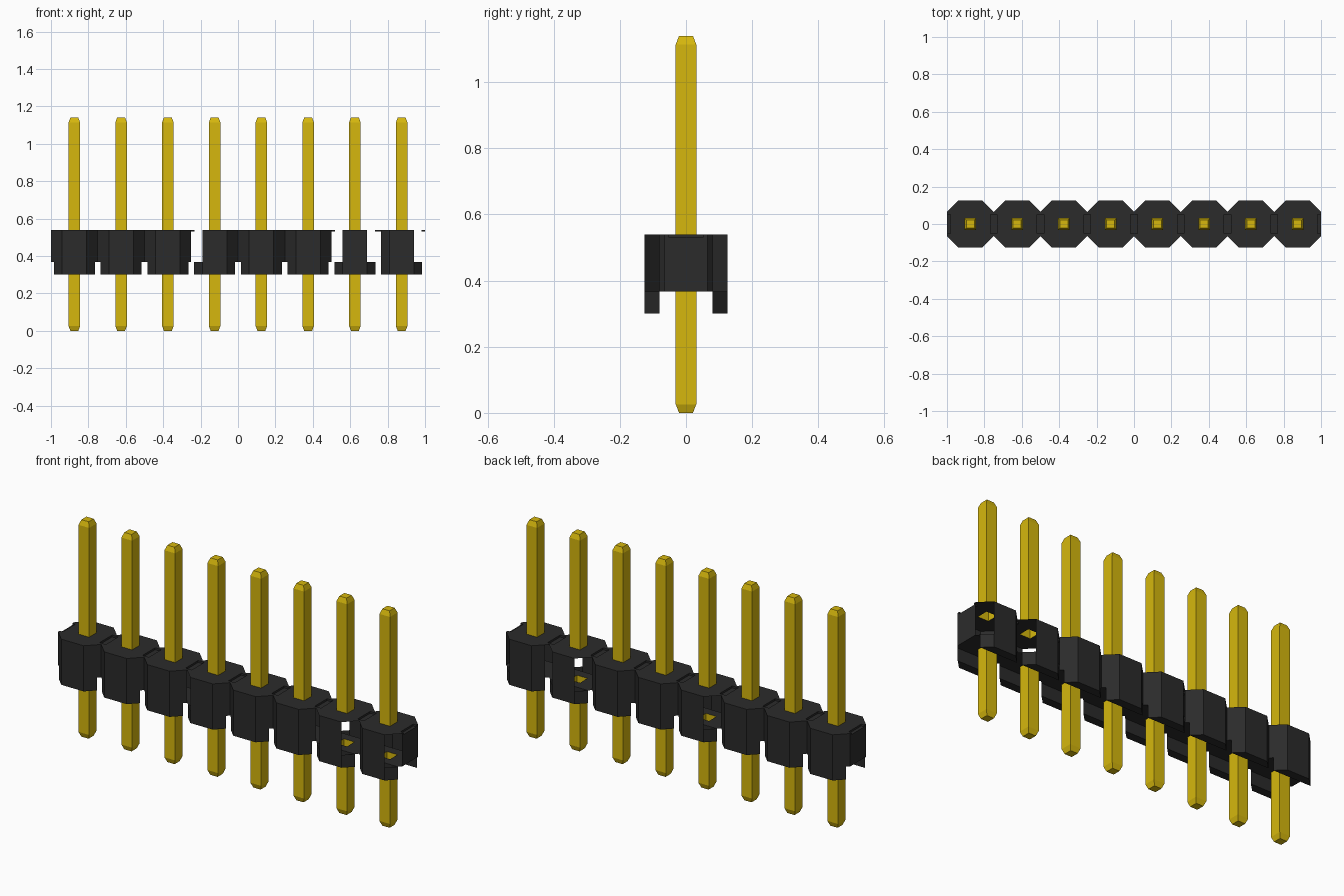
import bpy, bmesh
from mathutils import Vector

cube = bpy.data.objects.get("Cube")
if cube:
    bpy.data.objects.remove(cube)

PITCH, COUNT = 0.25, 8
TOP, FLOOR, BASE = 0.54, 0.367, 0.30       # housing heights
HALF, FLAT, SLOT = 0.125, 0.065, 0.08      # octagon half size, half flat, slot half width
LEG = HALF + FLAT - SLOT                   # chamfer x at the slot wall
PIN, TIP, TAPER, HEIGHT = 0.031, 0.021, 0.026, 1.14
NOTCH_X, NOTCH_Y, NOTCH_Z = 0.107, 0.052, 0.53


def material(name, color):
    m = bpy.data.materials.new(name)
    m.use_nodes = True
    m.diffuse_color = color
    m.node_tree.nodes["Principled BSDF"].inputs["Base Color"].default_value = color
    return m


black = material("black plastic", (0.024, 0.024, 0.024, 1))
gold = material("gold metal", (0.67, 0.475, 0.004, 1))


def face(bm, points, outward):
    """Add a face wound so that it looks along outward."""
    f = bm.faces.new([bm.verts.new(p) for p in points])
    f.normal_update()
    if f.normal.dot(Vector(outward)) < 0:
        f.normal_flip()


def finish(bm, name, mat):
    bmesh.ops.remove_doubles(bm, verts=bm.verts, dist=0.0005)
    mesh = bpy.data.meshes.new(name)
    bm.to_mesh(mesh)
    bm.free()
    mesh.materials.append(mat)
    bpy.context.collection.objects.link(bpy.data.objects.new(name, mesh))


def quarter(bm, cx, sx, sy, chamfer, strip, end):
    """One mirrored quarter of a hollow housing segment."""
    def flat(z, pts, up):
        face(bm, [(cx + sx * x, sy * y, z) for x, y in pts], (0, 0, up))

    def wall(a, b, z0, z1, out):
        pts = [(*a, z0), (*b, z0), (*b, z1), (*a, z1)]
        face(bm, [(cx + sx * x, sy * y, z) for x, y, z in pts],
             (sx * out[0], sy * out[1], 0))

    hole = [(0, PIN), (PIN, PIN), (PIN, 0)]
    corner, knee, edge = (FLAT, HALF), (LEG, SLOT), (HALF, FLAT)
    # Lid with pin hole and shallow end notch
    flat(TOP, hole + [(NOTCH_X, 0), (NOTCH_X, NOTCH_Y), (HALF, NOTCH_Y),
                      edge, corner, (0, HALF)], 1)
    flat(NOTCH_Z, [(NOTCH_X, 0), (HALF, 0), (HALF, NOTCH_Y), (NOTCH_X, NOTCH_Y)], 1)
    wall((NOTCH_X, 0), (NOTCH_X, NOTCH_Y), NOTCH_Z, TOP, (1, 0))
    wall((NOTCH_X, NOTCH_Y), (HALF, NOTCH_Y), NOTCH_Z, TOP, (0, -1))
    # Slot ceiling and foot
    flat(FLOOR, hole + [(HALF, 0), edge, knee, (0, SLOT)], -1)
    flat(BASE, [(0, SLOT), knee, corner, (0, HALF)], -1)
    wall((0, SLOT), knee, BASE, FLOOR, (0, -1))
    # Outer walls
    wall((0, HALF), corner, BASE, TOP, (0, 1))
    wall(corner, knee, BASE, FLOOR, (1, 1))
    if chamfer:
        wall(corner, knee, FLOOR, TOP, (1, 1))
    if strip:
        wall(knee, edge, FLOOR, TOP, (1, 1))
    if end:
        wall((HALF, 0), (HALF, NOTCH_Y), FLOOR, NOTCH_Z, (1, 0))
        wall((HALF, NOTCH_Y), edge, FLOOR, TOP, (1, 0))


# Housing, with openings on some of the angled walls
open_chamfers = {(3, -1), (6, -1), (6, 1), (7, 1)}
open_strips = open_chamfers | {(7, -1)}
bm = bmesh.new()
for i in range(COUNT):
    cx = (i - (COUNT - 1) / 2) * PITCH
    for sx in (-1, 1):
        for sy in (-1, 1):
            quarter(bm, cx, sx, sy, (i, sx) not in open_chamfers,
                    (i, sx) not in open_strips, (i, sx) in {(0, -1), (COUNT - 1, 1)})
finish(bm, "housing", black)


def pin_part(bm, cx, z_open, z_bend, z_tip):
    """Square tube with a tapered, closed tip."""
    corners = [(-1, -1), (1, -1), (1, 1), (-1, 1)]
    rings = [[(cx + r * x, r * y, z) for x, y in corners]
             for r, z in ((PIN, z_open), (PIN, z_bend), (TIP, z_tip))]
    for low, high in zip(rings, rings[1:]):
        for k in range(4):
            n = (k + 1) % 4
            out = (corners[k][0] + corners[n][0], corners[k][1] + corners[n][1], 0)
            face(bm, [low[k], low[n], high[n], high[k]], out)
    face(bm, rings[-1], (0, 0, z_tip - z_bend))


# Pins above and below the housing
for i in range(COUNT):
    cx = (i - (COUNT - 1) / 2) * PITCH
    bm = bmesh.new()
    pin_part(bm, cx, TOP, HEIGHT - TAPER, HEIGHT)
    pin_part(bm, cx, FLOOR, TAPER, 0)
    finish(bm, f"pin_{i + 1}", gold)
